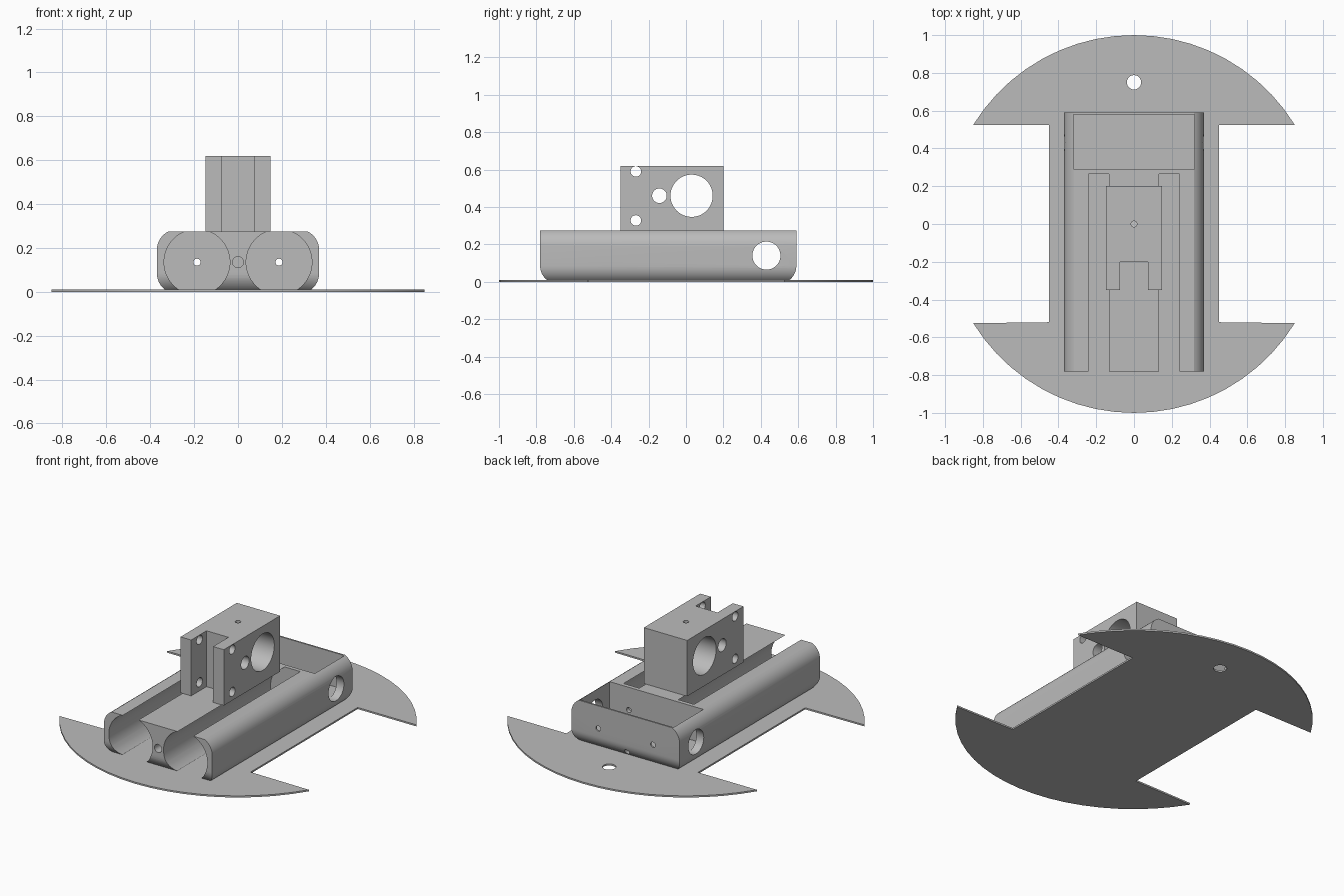
import bpy, math
from mathutils import Matrix

default = bpy.data.objects.get("Cube")
if default:
    bpy.data.objects.remove(default, do_unlink=True)

grey = bpy.data.materials.new("plain grey")
grey.use_nodes = True
grey.diffuse_color = (0.5, 0.5, 0.5, 1)
grey.node_tree.nodes["Principled BSDF"].inputs["Base Color"].default_value = (0.5, 0.5, 0.5, 1)

# Axis frames: a profile (u, v) is extruded along the third direction
FRAMES = {
    "X": Matrix(((0, 0, 1), (1, 0, 0), (0, 1, 0))),   # u=y, v=z, along x
    "Y": Matrix(((1, 0, 0), (0, 0, 1), (0, 1, 0))),   # u=x, v=z, along y
    "Z": Matrix.Identity(3),                          # u=x, v=y, along z
}


def prism(name, profile, axis, lo, hi):
    """Extrude a closed outline along an axis."""
    import bmesh
    bm = bmesh.new()
    frame = FRAMES[axis]
    from_uv = lambda u, v, w: frame @ Matrix.Translation((u, v, w)).translation
    bottom = bm.faces.new([bm.verts.new(from_uv(u, v, lo)) for u, v in profile])
    ext = bmesh.ops.extrude_face_region(bm, geom=[bottom], use_keep_orig=True)
    shift = frame @ Matrix.Translation((0, 0, hi - lo)).translation
    moved = [g for g in ext["geom"] if isinstance(g, bmesh.types.BMVert)]
    bmesh.ops.translate(bm, vec=shift, verts=moved)
    bmesh.ops.recalc_face_normals(bm, faces=bm.faces)
    mesh = bpy.data.meshes.new(name)
    bm.to_mesh(mesh)
    bm.free()
    mesh.materials.append(grey)
    obj = bpy.data.objects.new(name, mesh)
    bpy.context.scene.collection.objects.link(obj)
    return obj


def rect(u0, u1, v0, v1):
    return [(u0, v0), (u1, v0), (u1, v1), (u0, v1)]


def circle(u, v, r, n=48):
    return [(u + r * math.cos(2 * math.pi * i / n), v + r * math.sin(2 * math.pi * i / n)) for i in range(n)]


def arc(u, v, r, a0, a1, n):
    angles = [math.radians(a0 + (a1 - a0) * i / n) for i in range(n + 1)]
    return [(u + r * math.cos(a), v + r * math.sin(a)) for a in angles]


def combine(obj, others, operation="DIFFERENCE"):
    """Apply booleans one after another and discard the helpers."""
    for other in others:
        other.hide_render = True
        mod = obj.modifiers.new("cut", "BOOLEAN")
        mod.operation = operation
        mod.solver = "EXACT"
        mod.object = other
    bpy.context.view_layer.update()
    evaluated = obj.evaluated_get(bpy.context.evaluated_depsgraph_get())
    mesh = bpy.data.meshes.new_from_object(evaluated)
    obj.modifiers.clear()
    obj.data = mesh
    for other in others:
        bpy.data.objects.remove(other, do_unlink=True)


def smooth(obj):
    bpy.ops.object.select_all(action="DESELECT")
    obj.select_set(True)
    bpy.context.view_layer.objects.active = obj
    bpy.ops.object.shade_smooth_by_angle(angle=math.radians(30))


# Base plate: a disc with a rectangular notch on each side
tip = math.degrees(math.asin(0.525))
outline = arc(0, 0, 1, tip, 180 - tip, 20) + [(-0.45, 0.525), (-0.45, -0.52)]
outline += arc(0, 0, 1, 180 + tip, 360 - tip, 20) + [(0.45, -0.52), (0.45, 0.525)]
plate = prism("base_plate", outline, "Z", 0, 0.01)
combine(plate, [prism("plate_hole", circle(0, 0.75, 0.038), "Z", -0.1, 0.1)])

# Body: rounded sides, crossed with an outline whose ends curve in at the bottom
BOTTOM, TOP, R = 0.008, 0.275, 0.095
low = math.degrees(math.asin((0.085 - BOTTOM) / R))
high = math.degrees(math.asin((TOP - 0.19) / R))
right = arc(0.37 - R, 0.085, R, -low, 0, 8) + arc(0.37 - R, 0.19, R, 0, high, 8)
body = prism("body", right + [(-x, z) for x, z in reversed(right)], "Y", -0.78, 0.59)
ends = arc(0.59 - R, 0.085, R, -low, 0, 8) + [(0.59, TOP + 0.05), (-0.78, TOP + 0.05)]
ends += arc(-0.78 + R, 0.085, R, 180, 180 + low, 8)
combine(body, [prism("end_outline", ends, "X", -0.5, 0.5)], "INTERSECT")

# Body cuts: two open tubes, rear pocket, side holes and small end holes
cutters = [
    prism("pocket", rect(-0.32, 0.32, 0.29, 0.58), "Z", 0.065, 0.5),
    prism("side_holes", circle(0.43, 0.14, 0.075), "X", -0.6, 0.6),
    prism("front_hole", circle(0, 0.135, 0.025, 24), "Y", -0.9, -0.4),
    prism("rear_hole", circle(0, 0.035, 0.017, 24), "Y", 0.45, 0.7),
]
for x in (-0.187, 0.187):
    cutters.append(prism("tube", circle(x, 0.135, 0.15, 64), "Y", -0.9, 0.265))
    cutters.append(prism("axle_hole", circle(x, 0.135, 0.016, 24), "Y", 0.2, 0.7))
combine(body, cutters)

# Upper mounting block with a front slot, cross holes and a top hole
fork = [(-0.148, -0.35), (-0.075, -0.35), (-0.075, -0.2)]
fork += [(-x, y) for x, y in reversed(fork)] + [(0.148, 0.2), (-0.148, 0.2)]
block = prism("mounting_block", fork, "Z", TOP, 0.62)
holes = [(0.03, 0.46, 0.113), (-0.142, 0.46, 0.039), (-0.268, 0.59, 0.028), (-0.268, 0.328, 0.028)]
cutters = [prism("cross_hole", circle(y, z, r), "X", -0.3, 0.3) for y, z, r in holes]
cutters.append(prism("top_hole", circle(0, 0, 0.016, 24), "Z", 0.46, 0.7))
combine(block, cutters)

for part in (plate, body, block):
    smooth(part)
